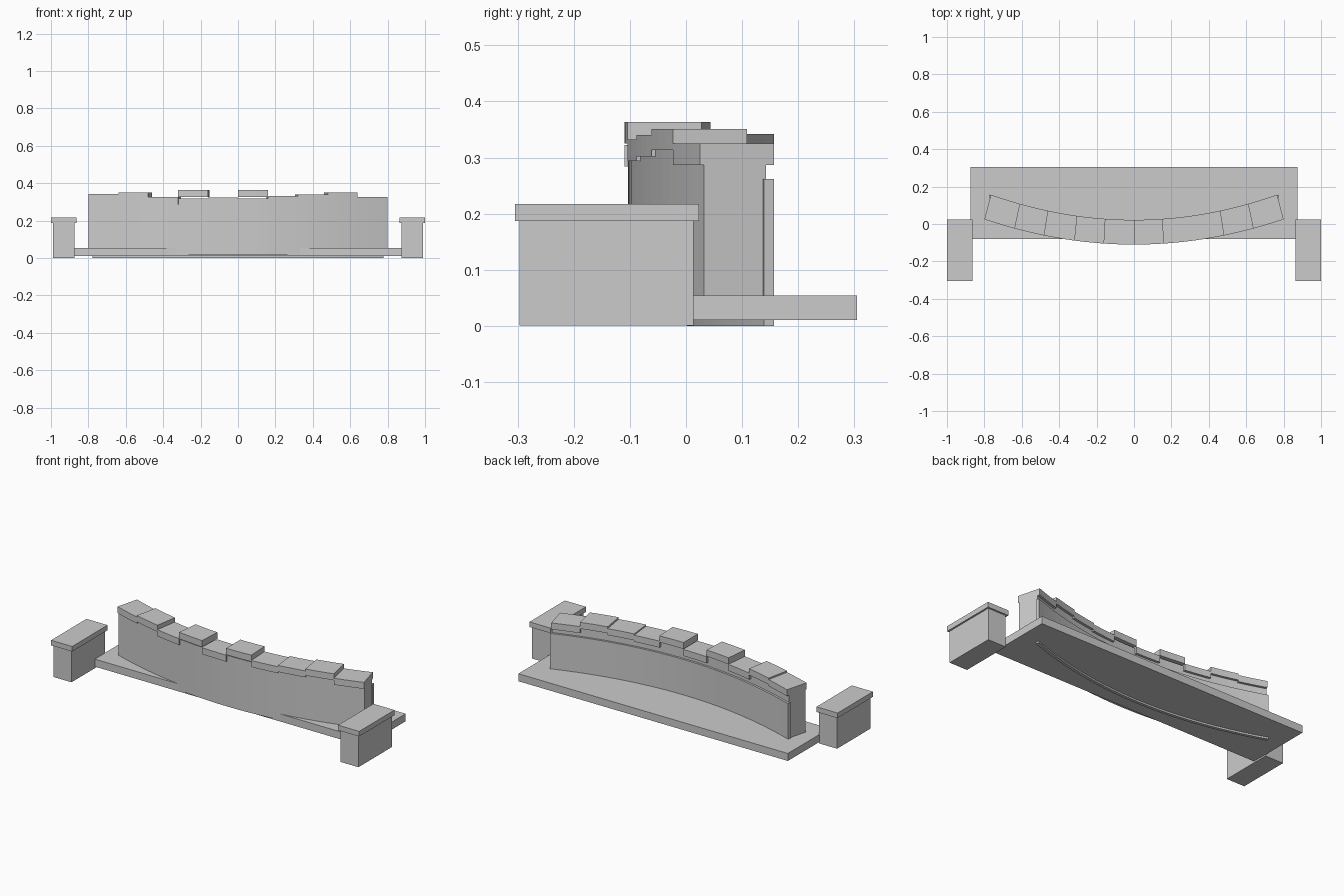
import bpy, bmesh

if "Cube" in bpy.data.objects:
    bpy.data.objects.remove(bpy.data.objects["Cube"])


def bow(t, d):
    # point on the bowed plan: t runs -1..1 along the wall, d is depth from the cap front
    return 0.8 * t * (1 - 0.33 * d), -0.11 + 0.135 * t * t + d


def finish(name, bm):
    bmesh.ops.recalc_face_normals(bm, faces=bm.faces[:])
    mesh = bpy.data.meshes.new(name)
    bm.to_mesh(mesh)
    bm.free()
    ob = bpy.data.objects.new(name, mesh)
    bpy.context.collection.objects.link(ob)
    return ob


def curved(name, t0, t1, d0, d1, z0, z1, steps):
    bm = bmesh.new()
    rings = []
    for i in range(steps + 1):
        t = t0 + (t1 - t0) * i / steps
        rings.append([bm.verts.new((*bow(t, d), z))
                      for d, z in ((d0, z0), (d1, z0), (d1, z1), (d0, z1))])
    for a, b in zip(rings, rings[1:]):
        for k in range(4):
            n = (k + 1) % 4
            bm.faces.new((a[k], a[n], b[n], b[k]))
    bm.faces.new(rings[0])
    bm.faces.new(rings[-1][::-1])
    return finish(name, bm)


def box(name, x0, x1, y0, y1, z0, z1):
    bm = bmesh.new()
    bmesh.ops.create_cube(bm, size=1)
    for v in bm.verts:
        v.co = ((x0 + x1) / 2 + v.co.x * (x1 - x0),
                (y0 + y1) / 2 + v.co.y * (y1 - y0),
                (z0 + z1) / 2 + v.co.z * (z1 - z0))
    return finish(name, bm)


# ground slab
box("base_slab", -0.875, 0.875, -0.08, 0.305, 0.01, 0.054)

# bowed wall and the thin panel behind it
curved("wall", -1, 1, 0.007, 0.118, 0.019, 0.319, 30)
curved("back_panel", -1.008, 1.008, 0.112, 0.130, 0.0, 0.262, 30)

# uneven coping stones along the top
tops = (0.342, 0.351, 0.325, 0.363, 0.322, 0.363, 0.332, 0.340, 0.351, 0.325)
for i, top in enumerate(tops):
    t = -1 + 0.2 * i
    curved(f"coping_stone_{i + 1}", t, t + 0.2, 0.0, 0.132, top - 0.038, top, 3)

# end posts with overhanging caps
for side, label in ((-1, "left"), (1, "right")):
    xs = sorted((side * 0.873, side * 0.99))
    box(f"{label}_post", *xs, -0.297, 0.013, 0.001, 0.188)
    xs = sorted((side * 0.863, side * 1.0))
    box(f"{label}_post_cap", *xs, -0.305, 0.023, 0.187, 0.217)
